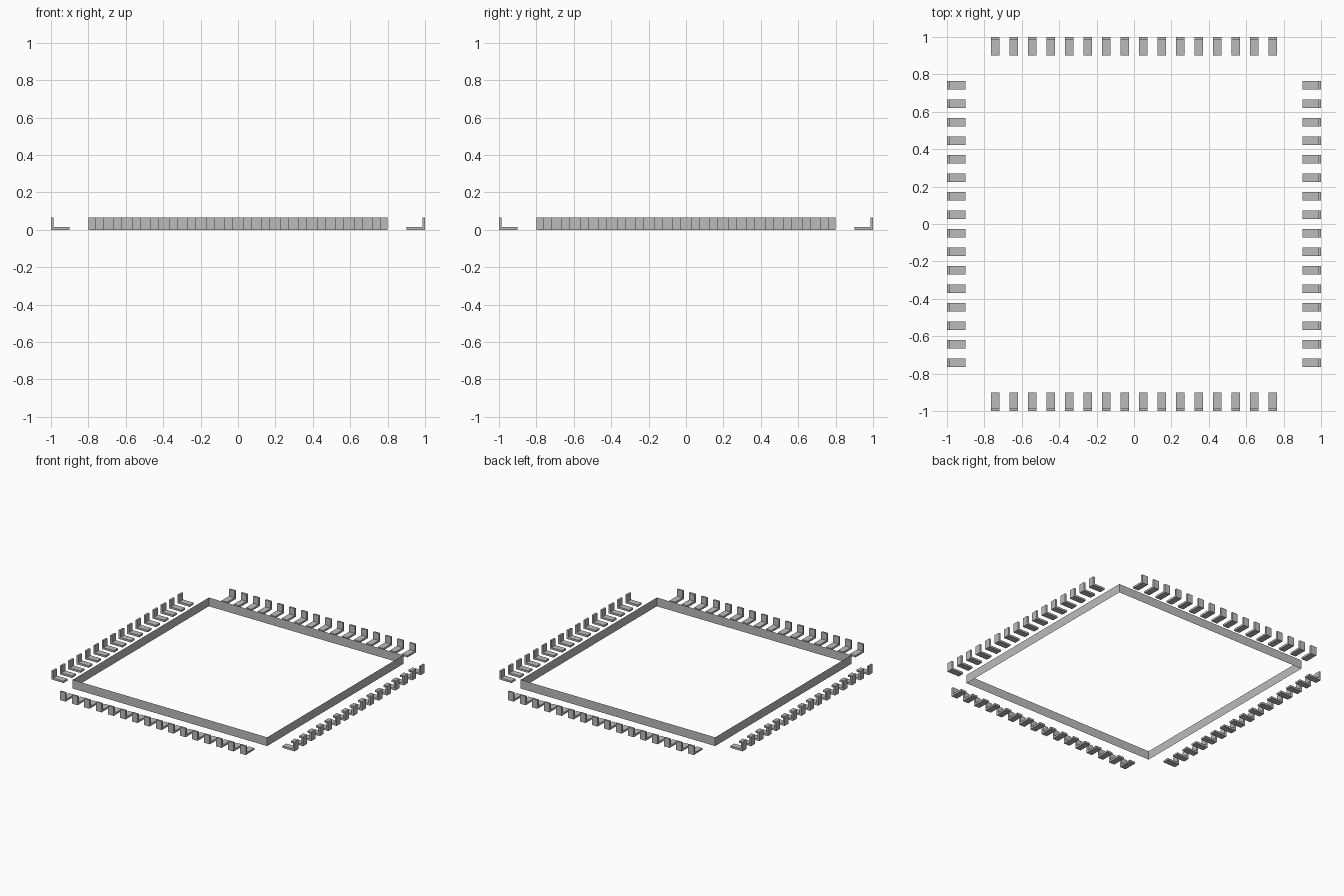
import bpy
import bmesh
from math import pi
from mathutils import Matrix

cube = bpy.data.objects.get("Cube")
if cube:
    bpy.data.objects.remove(cube, do_unlink=True)

HEIGHT = 0.065
THICK = 0.014
PIN_WIDTH = 0.046
PIN_COUNT = 16
PITCH = 0.0988

grey = bpy.data.materials.new("light grey")
grey.use_nodes = True
grey.diffuse_color = (0.5, 0.5, 0.5, 1)
grey.node_tree.nodes["Principled BSDF"].inputs["Base Color"].default_value = (0.5, 0.5, 0.5, 1)


def add_object(name, bm):
    mesh = bpy.data.meshes.new(name)
    bm.to_mesh(mesh)
    bm.free()
    mesh.materials.append(grey)
    obj = bpy.data.objects.new(name, mesh)
    bpy.context.collection.objects.link(obj)
    return obj


# Thin square wall, open at top and bottom
bm = bmesh.new()
corners = [(-0.8, -0.8), (0.8, -0.8), (0.8, 0.8), (-0.8, 0.8)]
low = [bm.verts.new((x, y, 0)) for x, y in corners]
high = [bm.verts.new((x, y, HEIGHT)) for x, y in corners]
for i in range(4):
    j = (i + 1) % 4
    bm.faces.new((low[i], low[j], high[j], high[i]))
add_object("square_wall", bm)


# L-shaped pin: flat foot pointing inward, upright plate on the outer edge
def add_pin(bm, x):
    profile = [(-1, 0), (-0.9, 0), (-0.9, THICK), (-1 + THICK, THICK),
               (-1 + THICK, HEIGHT), (-1, HEIGHT)]
    left = x - PIN_WIDTH / 2
    face = bm.faces.new([bm.verts.new((left, y, z)) for y, z in profile])
    result = bmesh.ops.extrude_face_region(bm, geom=[face], use_keep_orig=True)
    verts = [v for v in result["geom"] if isinstance(v, bmesh.types.BMVert)]
    bmesh.ops.translate(bm, verts=verts, vec=(PIN_WIDTH, 0, 0))


# One row of pins on each of the four sides
for side, name in enumerate(("front", "left", "back", "right")):
    bm = bmesh.new()
    for i in range(PIN_COUNT):
        add_pin(bm, (i - (PIN_COUNT - 1) / 2) * PITCH)
    bmesh.ops.recalc_face_normals(bm, faces=bm.faces[:])
    bmesh.ops.transform(bm, matrix=Matrix.Rotation(side * pi / 2, 4, "Z"), verts=bm.verts[:])
    add_object(name + "_pins", bm)
